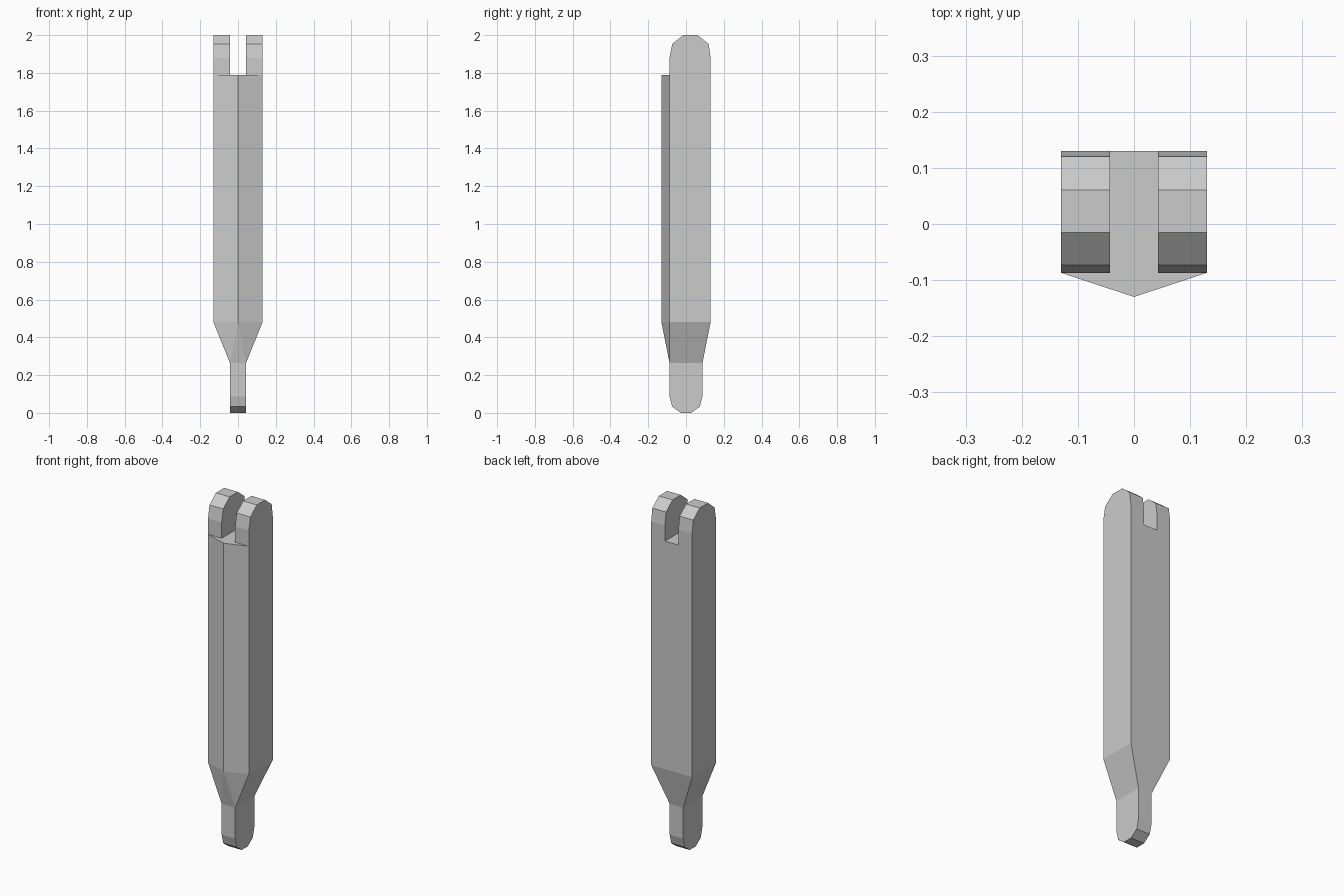
import bpy, bmesh
from mathutils import Vector

if "Cube" in bpy.data.objects:
    bpy.data.objects.remove(bpy.data.objects["Cube"])

W, S = 0.13, 0.043            # half widths of the shaft and of the tongue / slot
FRONT, TIP = -0.087, -0.13    # front corner and ridge of the shaft
Z_TONGUE, Z_SHAFT, Z_SLOT = 0.265, 0.48, 1.79


def add_object(name, bm):
    bmesh.ops.recalc_face_normals(bm, faces=bm.faces)
    mesh = bpy.data.meshes.new(name)
    bm.to_mesh(mesh)
    bm.free()
    ob = bpy.data.objects.new(name, mesh)
    bpy.context.collection.objects.link(ob)
    return ob


def prism(name, points, vector):
    """Closed prism: a planar outline swept along a vector."""
    bm = bmesh.new()
    face = bm.faces.new([bm.verts.new(p) for p in points])
    ext = bmesh.ops.extrude_face_region(bm, geom=[face], use_keep_orig=True)
    moved = [v for v in ext["geom"] if isinstance(v, bmesh.types.BMVert)]
    bmesh.ops.translate(bm, verts=moved, vec=Vector(vector))
    return add_object(name, bm)


def side_prism(name, profile, half):
    return prism(name, [(-half, y, z) for y, z in profile], (2 * half, 0, 0))


def combine(target, other, operation):
    """Apply a boolean and drop the operand."""
    mod = target.modifiers.new(operation, 'BOOLEAN')
    mod.object, mod.operation, mod.solver = other, operation, 'EXACT'
    bpy.context.view_layer.objects.active = target
    bpy.ops.object.modifier_apply(modifier=mod.name)
    bpy.data.objects.remove(other)


# Shaft with faceted round top
body = side_prism("forked_pin", [
    (FRONT, Z_SHAFT), (FRONT, 1.88), (-0.073, 1.953), (-0.015, 2.0),
    (0.061, 2.0), (0.12, 1.953), (W, 1.88), (W, Z_SHAFT)], W)

# Slot that leaves two lugs
slot = side_prism("slot_cutter", [(-0.3, Z_SLOT), (-0.3, 2.2), (0.3, 2.2), (0.3, Z_SLOT)], S)
combine(body, slot, 'DIFFERENCE')

# Ridged front strip, ending at the slot floor
ridge = prism("front_ridge", [(-W, FRONT, Z_SHAFT), (0, TIP, Z_SHAFT), (W, FRONT, Z_SHAFT)],
              (0, 0, Z_SLOT - Z_SHAFT))
combine(body, ridge, 'UNION')

# Taper between shaft and tongue
bm = bmesh.new()
for p in [(-W, W, Z_SHAFT), (W, W, Z_SHAFT), (W, FRONT, Z_SHAFT), (0, TIP, Z_SHAFT),
          (-W, FRONT, Z_SHAFT)]:
    bm.verts.new(p)
for x in (-S, S):
    for y in (FRONT, -FRONT):
        bm.verts.new((x, y, Z_TONGUE))
bmesh.ops.convex_hull(bm, input=bm.verts)
combine(body, add_object("taper", bm), 'UNION')

# Tongue with faceted round bottom
half = [(0.028, 0.0), (0.073, 0.033), (-FRONT, 0.088), (-FRONT, Z_TONGUE)]
tongue = side_prism("tongue", half + [(-y, z) for y, z in reversed(half)], S)
combine(body, tongue, 'UNION')
